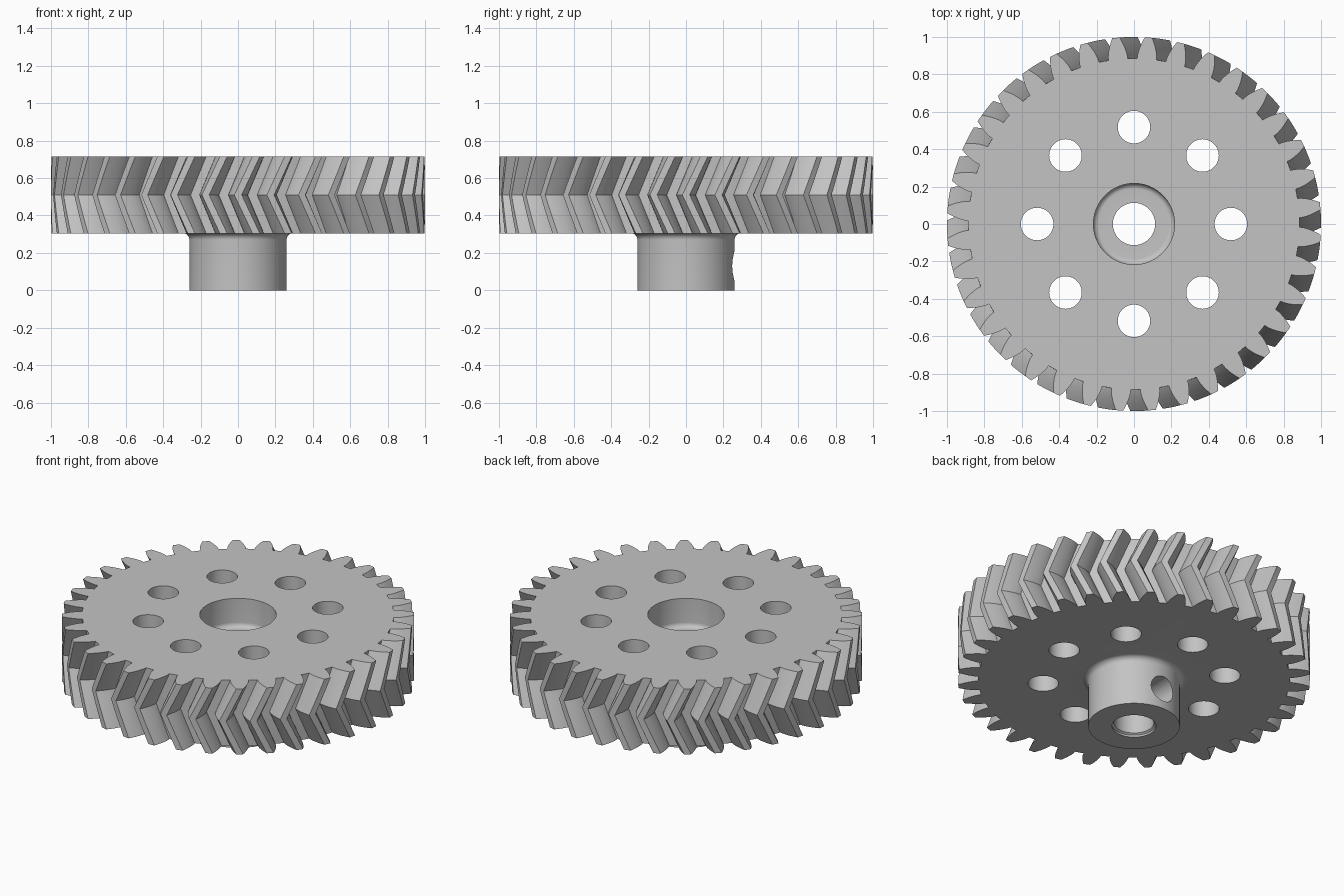
import bpy, bmesh, math
from mathutils import Matrix

if "Cube" in bpy.data.objects:
    bpy.data.objects.remove(bpy.data.objects["Cube"], do_unlink=True)

TEETH = 36
ROOT, TIP, PITCH = 0.885, 1.0, 0.947
BOTTOM, TOP = 0.305, 0.715
MIDDLE, HALF = (BOTTOM + TOP) / 2, (TOP - BOTTOM) / 2
TWIST = math.radians(200 / TEETH)
PRESSURE = math.radians(20)

# One plain grey metal
grey = bpy.data.materials.new("grey metal")
grey.use_nodes = True
grey.diffuse_color = (0.55, 0.55, 0.55, 1)
grey.node_tree.nodes["Principled BSDF"].inputs["Base Color"].default_value = grey.diffuse_color


def make_object(name, bm):
    bmesh.ops.recalc_face_normals(bm, faces=bm.faces)
    mesh = bpy.data.meshes.new(name)
    bm.to_mesh(mesh)
    bm.free()
    mesh.materials.append(grey)
    obj = bpy.data.objects.new(name, mesh)
    bpy.context.collection.objects.link(obj)
    return obj


def stack(bm, rings):
    """Skin a list of closed rings and cap both ends."""
    rows = [[bm.verts.new(p) for p in ring] for ring in rings]
    n = len(rows[0])
    for low, high in zip(rows, rows[1:]):
        for i in range(n):
            j = (i + 1) % n
            bm.faces.new((low[i], low[j], high[j], high[i]))
    bm.faces.new(rows[0][::-1])
    bm.faces.new(rows[-1])


def lathe(name, profile, steps=72):
    bm = bmesh.new()
    turns = [2 * math.pi * i / steps for i in range(steps)]
    stack(bm, [[(r * math.cos(a), r * math.sin(a), z) for a in turns] for r, z in profile])
    return make_object(name, bm)


def fillet(centre_r, centre_z, radius, start, end, steps=8):
    angles = [math.radians(start + (end - start) * i / steps) for i in range(steps + 1)]
    return [(centre_r + radius * math.cos(a), centre_z + radius * math.sin(a)) for a in angles]


def rod(bm, radius, depth, matrix):
    bmesh.ops.create_cone(bm, cap_ends=True, segments=48, radius1=radius,
                          radius2=radius, depth=depth, matrix=matrix)


def combine(target, tool, operation):
    mod = target.modifiers.new(operation.lower(), 'BOOLEAN')
    mod.operation, mod.object, mod.solver = operation, tool, 'EXACT'
    bpy.context.view_layer.objects.active = target
    bpy.ops.object.modifier_apply(modifier=mod.name)
    bpy.data.objects.remove(tool, do_unlink=True)


# Involute tooth outline
def half_angle(r):
    alpha = math.acos(min(1, PITCH * math.cos(PRESSURE) / r))
    involute = lambda a: math.tan(a) - a
    return math.pi / (2 * TEETH) + involute(PRESSURE) - involute(alpha)


radii = [ROOT + (TIP - ROOT) * i / 6 for i in range(7)]
flank = [(r, -half_angle(r)) for r in radii]
tooth = flank + [(TIP, 0)] + [(r, -a) for r, a in reversed(flank)]
outline = [(r, a + 2 * math.pi * k / TEETH) for k in range(TEETH) for r, a in tooth]

# Herringbone wheel: the outline twists back and forth about the middle plane
rings = []
for step in range(-5, 6):
    turn = TWIST * abs(step) / 5
    rings.append([(r * math.cos(a + turn), r * math.sin(a + turn), MIDDLE + HALF * step / 5)
                  for r, a in outline])
bm = bmesh.new()
stack(bm, rings)
gear = make_object("herringbone_gear", bm)

# Hub with a fillet where it meets the wheel
hub = lathe("hub", [(0.26, 0)] + fillet(0.295, 0.27, 0.035, 180, 90) + [(0.295, 0.4)])
combine(gear, hub, 'UNION')

# Shaft bore and the rounded recess in the top
bore = lathe("bore_cutter", [(0.125, -0.05), (0.125, 0.012), (0.113, 0.02), (0.113, 0.535)]
             + fillet(0.187, 0.565, 0.03, -90, 0) + [(0.217, 0.8)])
combine(gear, bore, 'DIFFERENCE')

# Ring of lightening holes
bm = bmesh.new()
for k in range(8):
    a = k * math.pi / 4
    rod(bm, 0.087, 1, Matrix.Translation((0.518 * math.cos(a), 0.518 * math.sin(a), MIDDLE)))
combine(gear, make_object("hole_cutters", bm), 'DIFFERENCE')

# Set-screw hole through the back of the hub
bm = bmesh.new()
rod(bm, 0.08, 0.4, Matrix.Translation((0, 0.2, 0.13)) @ Matrix.Rotation(math.pi / 2, 4, 'X'))
combine(gear, make_object("screw_cutter", bm), 'DIFFERENCE')

# Smooth curved walls, crisp edges
bpy.ops.object.select_all(action='DESELECT')
gear.select_set(True)
bpy.context.view_layer.objects.active = gear
bpy.ops.object.shade_smooth_by_angle(angle=math.radians(30))
